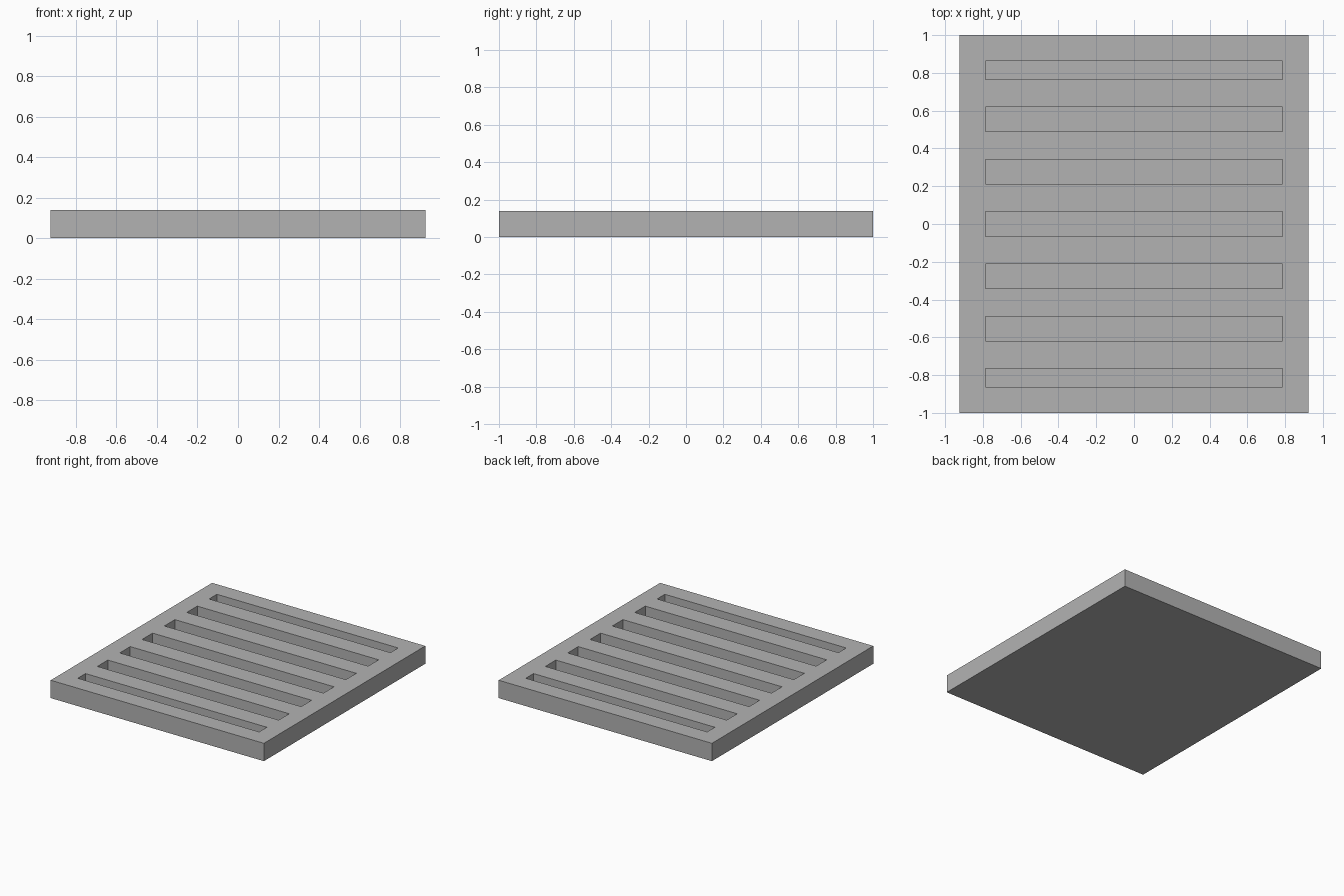
import bpy
import bmesh
from mathutils import Matrix

cube = bpy.data.objects.get("Cube")
if cube:
    bpy.data.objects.remove(cube, do_unlink=True)

WIDTH, LENGTH, HEIGHT = 1.85, 2.0, 0.14
RIM = 0.138          # solid border around the slots
PITCH = 0.277        # spacing between slot centres
SLOT = 0.13          # width of a full slot
FLOOR = 0.03         # closed base under the slots


def box_object(name, boxes):
    """One mesh object made of boxes given as (low corner, high corner)."""
    bm = bmesh.new()
    for lo, hi in boxes:
        size = [b - a for a, b in zip(lo, hi)]
        mid = [(a + b) / 2 for a, b in zip(lo, hi)]
        bmesh.ops.create_cube(bm, size=1, matrix=Matrix.Translation(mid) @ Matrix.Diagonal((*size, 1)))
    mesh = bpy.data.meshes.new(name)
    bm.to_mesh(mesh)
    bm.free()
    obj = bpy.data.objects.new(name, mesh)
    bpy.context.collection.objects.link(obj)
    return obj


# Grey material
grey = bpy.data.materials.new("grey")
grey.use_nodes = True
colour = (0.45, 0.45, 0.45, 1)
grey.diffuse_color = colour
grey.node_tree.nodes["Principled BSDF"].inputs["Base Color"].default_value = colour

# Solid slab
x, y = WIDTH / 2, LENGTH / 2
panel = box_object("vent_panel", [((-x, -y, 0), (x, y, HEIGHT))])
panel.data.materials.append(grey)

# Evenly spaced slots, the outermost ones clipped by the rim
slots = []
for i in range(-3, 4):
    low = max(i * PITCH - SLOT / 2, RIM - y)
    high = min(i * PITCH + SLOT / 2, y - RIM)
    slots.append(((RIM - x, low, FLOOR), (x - RIM, high, HEIGHT * 2)))
cutter = box_object("slot_cutter", slots)
cutter.data.materials.append(grey)
cutter.hide_render = True

# Cut the slots and discard the cutter
cut = panel.modifiers.new("slots", "BOOLEAN")
cut.operation = "DIFFERENCE"
cut.solver = "EXACT"
cut.object = cutter
bpy.context.view_layer.objects.active = panel
panel.select_set(True)
bpy.ops.object.modifier_apply(modifier=cut.name)
bpy.data.objects.remove(cutter, do_unlink=True)
